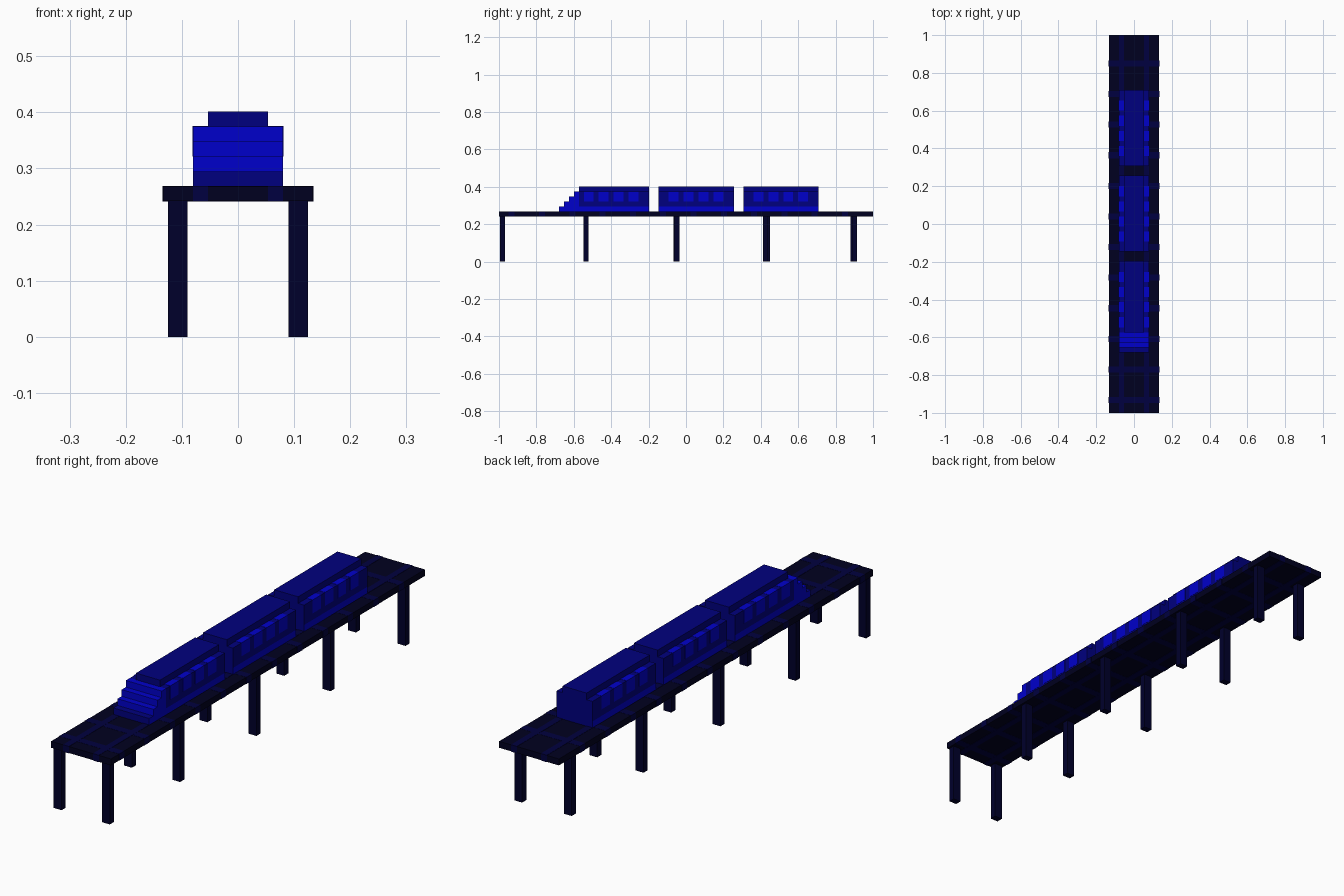
import bpy
import bmesh

if "Cube" in bpy.data.objects:
    bpy.data.objects.remove(bpy.data.objects["Cube"])

U = 2 / 75            # block size the whole model is laid out on
DECK_Z = 0.242
BASE = 0.268          # top of the deck
EPS = 0.001


def material(name, rgb):
    m = bpy.data.materials.new(name)
    m.use_nodes = True
    col = (*rgb, 1)
    m.diffuse_color = col
    m.node_tree.nodes["Principled BSDF"].inputs["Base Color"].default_value = col
    return m


BODY = material("dark blue body", (0, 0, 0.21))
BRIGHT = material("bright blue trim", (0, 0, 0.6))
DECK = material("near black deck", (0, 0, 0.014))
RAIL = material("navy rail", (0, 0, 0.05))
LEG = material("dark navy pillar", (0, 0, 0.024))


def boxes(name, spans, mats, rule=None):
    """One object from boxes (x0, x1, y0, y1, z0, z1); rule picks a face's material."""
    bm = bmesh.new()
    for x0, x1, y0, y1, z0, z1 in spans:
        verts = bmesh.ops.create_cube(bm, size=1)["verts"]
        for v in verts:
            v.co = (x1 if v.co.x > 0 else x0,
                    y1 if v.co.y > 0 else y0,
                    z1 if v.co.z > 0 else z0)
    bm.normal_update()
    if rule:
        for f in bm.faces:
            f.material_index = rule(f)
    me = bpy.data.meshes.new(name)
    bm.to_mesh(me)
    bm.free()
    for m in mats:
        me.materials.append(m)
    ob = bpy.data.objects.new(name, me)
    bpy.context.collection.objects.link(ob)


def both_sides(x0, x1, *rest):
    return [(x0, x1, *rest), (-x1, -x0, *rest)]


def yv(n):
    return -1 + n * U


def zv(n):
    return BASE + n * U


# Elevated deck with rails and cross ties set into it
boxes("deck", [(-5 * U, 5 * U, -1, 1, DECK_Z, BASE)], [DECK])
boxes("rails", both_sides(2 * U, 3 * U, -1 - EPS, 1 + EPS,
                          DECK_Z - EPS, BASE + EPS), [RAIL])
ties = []
for i in range(12):
    y = -0.932 + i * 0.162
    ties.append((-5 * U - EPS, 5 * U + EPS, y - 0.6 * U, y + 0.6 * U,
                 DECK_Z - EPS / 2, BASE + EPS / 2))
boxes("cross_ties", ties, [RAIL])

# Pillars, with y positions for the left and right rows
for side, rows in ((1, (-0.982, -0.534, -0.048, 0.424, 0.902)),
                   (-1, (-0.982, -0.534, -0.054, 0.436, 0.893))):
    spans = []
    for y in rows:
        xa, xb = sorted((side * 0.09, side * 0.125))
        spans.append((xa, xb, y - U / 2, y + U / 2, 0, DECK_Z))
    boxes("left_pillars" if side > 0 else "right_pillars", spans, [LEG])

# Cars: skirt with bright sides, body, narrower roof and window blocks
for name, start, end, first_window in (("front_car", 16, 30, 17),
                                       ("middle_car", 32, 47, 34),
                                       ("rear_car", 49, 64, 51)):
    # the cars sit slightly toward the back of their grid cells
    y0, y1 = yv(start), yv(end) + 0.003
    skirt_start = yv(12) if name == "front_car" else y0
    boxes(name + "_skirt", [(-3 * U, 3 * U, skirt_start, y1, BASE, zv(1))],
          [BODY, BRIGHT], lambda f: 1 if abs(f.normal.x) > 0.5 else 0)
    boxes(name + "_body", [(-3 * U, 3 * U, y0, y1, zv(1), zv(4))], [BODY])
    boxes(name + "_roof", [(-2 * U, 2 * U, y0, y1, zv(4), zv(5))], [BODY])
    windows = []
    for i in range(4):
        w = first_window + 3 * i
        windows += both_sides(2 * U, 3 * U + EPS, yv(w), yv(w + 2),
                              zv(2), zv(4) + EPS)
    boxes(name + "_windows", windows, [BRIGHT])

# Stepped nose of the front car
boxes("nose_steps", [(-3 * U, 3 * U, yv(12 + k), yv(16), zv(k), zv(k + 1))
                     for k in (1, 2, 3)], [BRIGHT])
